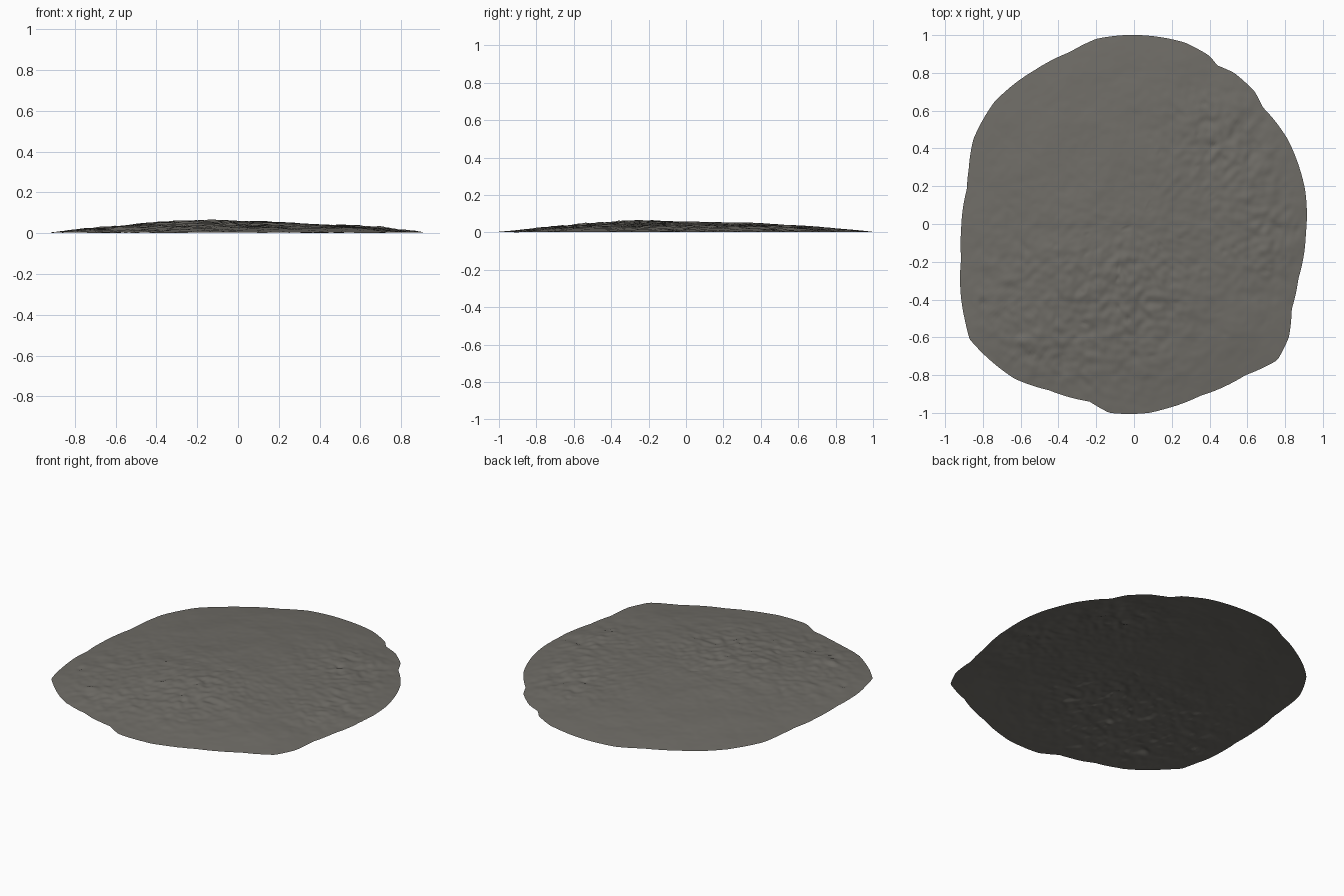
import bpy, bmesh, math
from mathutils import Vector, noise

if "Cube" in bpy.data.objects:
    bpy.data.objects.remove(bpy.data.objects["Cube"])

SEGS, RINGS = 360, 90

# Rim seen from above, clockwise from the top
RIM = [(-.05, 1), (.03, 1), (.27, .96), (.40, .89), (.44, .84), (.53, .80), (.64, .70),
       (.68, .62), (.81, .455), (.875, .30), (.905, .185), (.91, -.05), (.87, -.29),
       (.835, -.45), (.82, -.60), (.76, -.72), (.59, -.80), (.35, -.91), (.16, -.98),
       (.08, -1), (-.13, -1), (-.235, -.94), (-.45, -.88), (-.63, -.82), (-.87, -.61),
       (-.895, -.51), (-.915, -.185), (-.915, -.03), (-.885, .185), (-.875, .29),
       (-.85, .45), (-.74, .645), (-.525, .815), (-.34, .91), (-.20, .98)]
POLAR = sorted((math.atan2(y, x) % math.tau, math.hypot(x, y)) for x, y in RIM)
POLAR = [(POLAR[-1][0] - math.tau, POLAR[-1][1])] + POLAR + [(POLAR[0][0] + math.tau, POLAR[0][1])]


def rim_radius(a):
    for (a0, r0), (a1, r1) in zip(POLAR, POLAR[1:]):
        if a0 <= a <= a1:
            return r0 + (r1 - r0) * (a - a0) / (a1 - a0)


def blob(x, y, cx, cy, size):
    return math.exp(-((x - cx) ** 2 + (y - cy) ** 2) / size ** 2)


def height(x, y, t):
    # low dome, highest left of the centre towards the front
    z = 0.012 + 0.05 * (1 - t ** 2.2) + 0.012 * blob(x, y, -.2, -.2, .3)
    # broad swells and stony patches at front left, back right and right edge
    rough = min(1, 0.15 + blob(x, y, -.5, -.6, .5) + blob(x, y, .5, .45, .3)
                + blob(x, y, .75, -.1, .25) + .7 * blob(x, y, .05, -.35, .3))
    p = Vector((x, y, 0))
    fade = 0.35 + 0.65 * min(1, (1 - t) * 6)
    swell = 0.006 * noise.noise(p * 4)
    stones = 0.008 * noise.noise(p * 12 + Vector((7, 3, 1))) + 0.006 * noise.noise(p * 25)
    pits = -0.02 * max(0, noise.noise(p * 18 + Vector((2, 9, 4))) - 0.45)
    return z + fade * (swell + rough * (stones + pits))


# Ground patch: one open sheet made of rings
bm = bmesh.new()
centre = bm.verts.new((0, 0, height(0, 0, 0)))
angles = [math.tau * i / SEGS for i in range(SEGS)]
radii = [rim_radius(a) for a in angles]
prev = None
for k in range(1, RINGS + 1):
    t = k / RINGS
    ring = []
    for a, r in zip(angles, radii):
        x, y = t * r * math.cos(a), t * r * math.sin(a)
        ring.append(bm.verts.new((x, y, height(x, y, t))))
    for i in range(SEGS):
        j = (i + 1) % SEGS
        if prev:
            bm.faces.new((prev[i], ring[i], ring[j], prev[j]))
        else:
            bm.faces.new((centre, ring[i], ring[j]))
    prev = ring

# Rest the lowest point on the floor
low = min(v.co.z for v in bm.verts)
for v in bm.verts:
    v.co.z -= low
for f in bm.faces:
    f.smooth = True

mesh = bpy.data.meshes.new("ground_patch")
bm.to_mesh(mesh)
bm.free()
stone = bpy.data.materials.new("warm grey earth")
stone.diffuse_color = (0.16, 0.152, 0.135, 1)
stone.use_nodes = True
stone.node_tree.nodes["Principled BSDF"].inputs["Base Color"].default_value = stone.diffuse_color
mesh.materials.append(stone)
bpy.context.collection.objects.link(bpy.data.objects.new("ground_patch", mesh))
